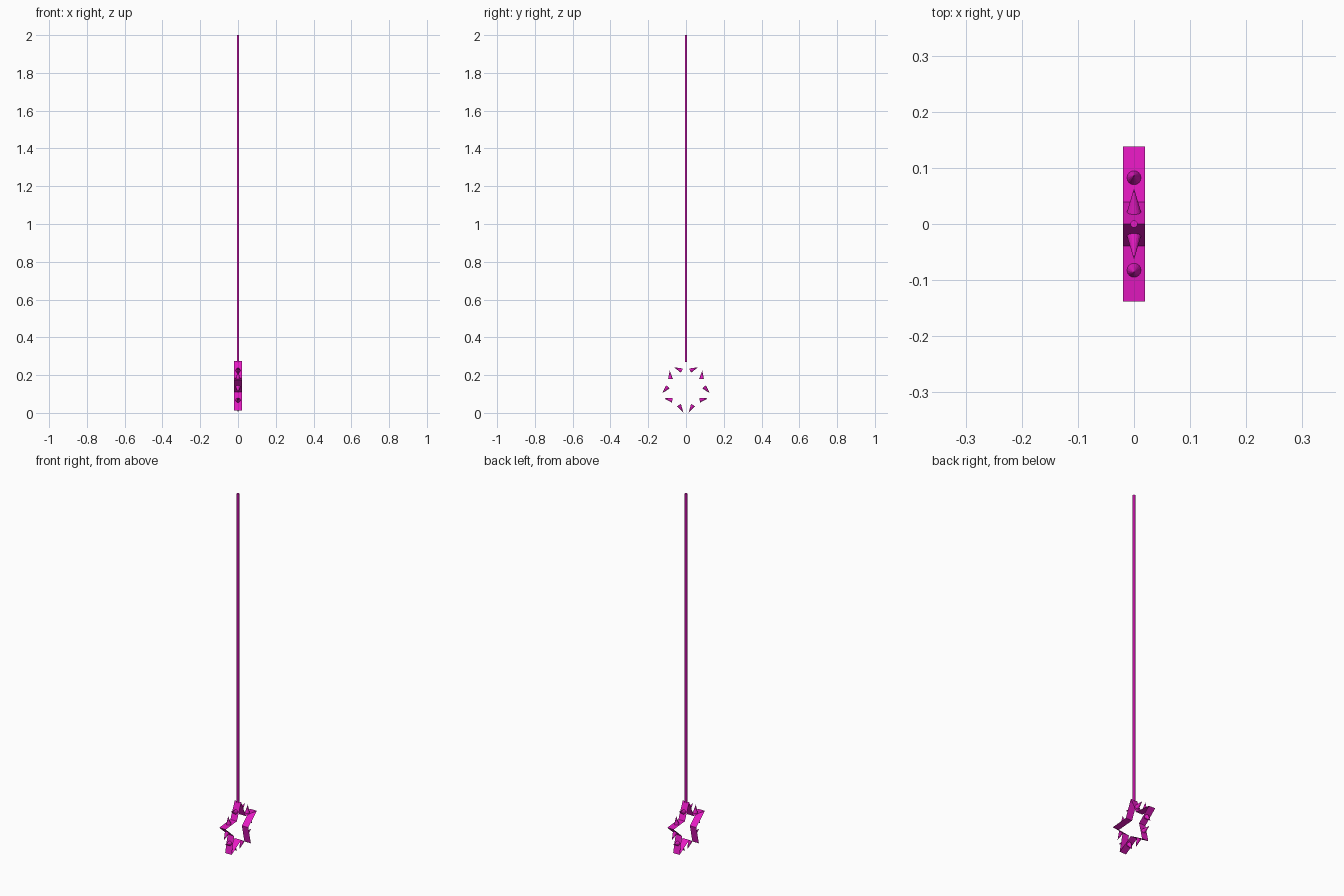
import bpy, bmesh
from math import sin, cos, pi
from mathutils import Vector

if "Cube" in bpy.data.objects:
    bpy.data.objects.remove(bpy.data.objects["Cube"])

R_OUT, R_IN, CZ, HALF_W = 0.145, 0.066, 0.13, 0.02

mat = bpy.data.materials.new("magenta")
mat.diffuse_color = (0.8, 0.01, 0.55, 1)
mat.use_nodes = True
mat.node_tree.nodes["Principled BSDF"].inputs["Base Color"].default_value = mat.diffuse_color


def make(name, bm):
    me = bpy.data.meshes.new(name)
    bm.to_mesh(me)
    bm.free()
    me.materials.append(mat)
    ob = bpy.data.objects.new(name, me)
    bpy.context.collection.objects.link(ob)
    return ob


# star outline in the side plane, first point at the top
pts = []
for i in range(10):
    r = R_IN if i % 2 else R_OUT
    a = i * pi / 5
    pts.append(Vector((0, r * sin(a), CZ + r * cos(a))))

# open star-shaped band
bm = bmesh.new()
left = [bm.verts.new(p - Vector((HALF_W, 0, 0))) for p in pts]
right = [bm.verts.new(p + Vector((HALF_W, 0, 0))) for p in pts]
for i in range(10):
    j = (i + 1) % 10
    bm.faces.new((left[i], right[i], right[j], left[j]))
bmesh.ops.recalc_face_normals(bm, faces=bm.faces)
make("star_band", bm)

# one spike standing on every star edge
for i in range(10):
    p, q = pts[i], pts[(i + 1) % 10]
    inner, outer = (q, p) if i % 2 == 0 else (p, q)
    base = inner.lerp(outer, 0.44)
    d = (q - p).normalized()
    normal = Vector((0, -d.z, d.y))
    bm = bmesh.new()
    bmesh.ops.create_cone(bm, cap_ends=True, segments=16, radius1=0.0125,
                          radius2=0, depth=0.045)
    spike = make(f"spike_{i + 1}", bm)
    spike.rotation_mode = 'QUATERNION'
    spike.rotation_quaternion = normal.to_track_quat('Z', 'Y')
    spike.location = base + normal * 0.0225

# long handle rising from the top point
bm = bmesh.new()
bmesh.ops.create_cone(bm, cap_ends=True, segments=12, radius1=0.0065,
                      radius2=0.0065, depth=2 - 0.27)
handle = make("handle", bm)
handle.location = (0, 0, (2 + 0.27) / 2)
for p in handle.data.polygons:
    p.use_smooth = len(p.vertices) == 4
